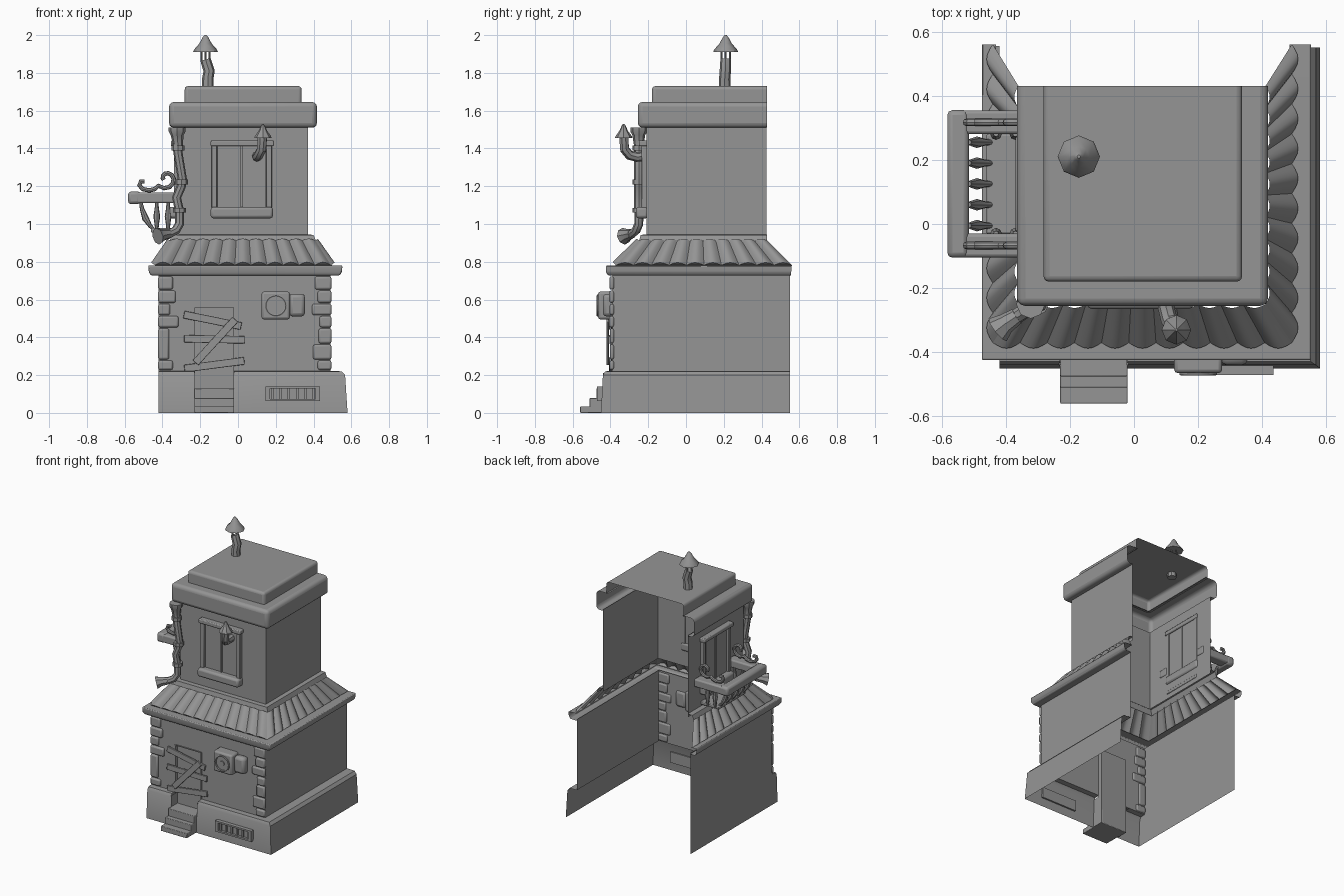
import bpy, bmesh, math
from mathutils import Matrix, Vector

cube = bpy.data.objects.get("Cube")
if cube:
    bpy.data.objects.remove(cube)

grey = bpy.data.materials.new("plain grey")
grey.use_nodes = True
COLOR = (0.3, 0.3, 0.3, 1)
grey.diffuse_color = COLOR
grey.node_tree.nodes["Principled BSDF"].inputs["Base Color"].default_value = COLOR
parts = []


def add_mesh(name, mesh, bevel=0, segments=2):
    mesh.materials.clear()
    mesh.materials.append(grey)
    ob = bpy.data.objects.new(name, mesh)
    bpy.context.collection.objects.link(ob)
    if bevel:
        mod = ob.modifiers.new("Bevel", "BEVEL")
        mod.width, mod.segments = bevel, segments
        mod.limit_method = "ANGLE"
    parts.append(ob)
    return ob


def finish(name, bm, bevel=0, segments=2):
    mesh = bpy.data.meshes.new(name)
    bm.to_mesh(mesh)
    bm.free()
    return add_mesh(name, mesh, bevel, segments)


def box(name, x, y, z, bevel=0, matrix=Matrix(), tilt=0):
    """Box between (min, max) pairs, tilted about y around its centre."""
    bm = bmesh.new()
    size = [b - a for a, b in (x, y, z)]
    mid = Vector([(a + b) / 2 for a, b in (x, y, z)])
    m = matrix @ Matrix.Translation(mid) @ Matrix.Rotation(tilt, 4, "Y") @ Matrix.Diagonal((*size, 1))
    bmesh.ops.create_cube(bm, size=1, matrix=m)
    return finish(name, bm, bevel)


def tube(name, points, radii, resolution=2):
    """Round pipe through points, one radius for each."""
    cu = bpy.data.curves.new(name, "CURVE")
    cu.dimensions, cu.bevel_depth, cu.bevel_resolution = "3D", 1, resolution
    cu.use_fill_caps = True
    sp = cu.splines.new("POLY")
    sp.points.add(len(points) - 1)
    if not isinstance(radii, (list, tuple)):
        radii = [radii] * len(points)
    for p, co, r in zip(sp.points, points, radii):
        p.co, p.radius = (*co, 1), r
    tmp = bpy.data.objects.new(name + "_path", cu)
    bpy.context.collection.objects.link(tmp)
    mesh = bpy.data.meshes.new_from_object(tmp.evaluated_get(bpy.context.evaluated_depsgraph_get()))
    bpy.data.objects.remove(tmp)
    return add_mesh(name, mesh)


def u_corners(xl, xr, yf, yb, z):
    return [Vector(p) for p in ((xl, yb, z), (xl, yf, z), (xr, yf, z), (xr, yb, z))]


def shell(rings, cap=False):
    """Three-sided wall, open at the back, from stacked outlines."""
    bm = bmesh.new()
    rows = [[bm.verts.new(p) for p in u_corners(*r)] for r in rings]
    for a, b in zip(rows, rows[1:]):
        for i in range(3):
            bm.faces.new((a[i], a[i + 1], b[i + 1], b[i]))
    if cap:
        bm.faces.new(rows[-1])
    return bm


# Ground floor and flared plinth, with the doorway cut out
DOOR_L, DOOR_R, DOOR_TOP = -0.23, -0.02, 0.56
bm = shell([(-0.42, 0.58, -0.45, 0.55, 0), (-0.42, 0.567, -0.44, 0.55, 0.2),
            (-0.42, 0.55, -0.428, 0.55, 0.22), (-0.42, 0.49, -0.39, 0.55, 0.222),
            (-0.42, 0.49, -0.39, 0.55, 0.735)])
for co, no in (((DOOR_L, 0, 0), (1, 0, 0)), ((DOOR_R, 0, 0), (1, 0, 0)), ((0, 0, DOOR_TOP), (0, 0, 1))):
    bmesh.ops.bisect_plane(bm, geom=bm.verts[:] + bm.edges[:] + bm.faces[:], plane_co=co, plane_no=no)
hole = [f for f in bm.faces
        if DOOR_L < f.calc_center_median().x < DOOR_R and f.calc_center_median().y < -0.35
        and f.calc_center_median().z < DOOR_TOP]
bmesh.ops.delete(bm, geom=hole, context="FACES")
finish("ground_floor_walls", bm)

# Door recess, door and steps
for x in (DOOR_L, DOOR_R):
    box("plinth_cheek", (x - 0.003, x + 0.003), (-0.44, -0.36), (0, 0.21))
    box("door_jamb", (x - 0.003, x + 0.003), (-0.395, -0.36), (0.2, DOOR_TOP))
box("door_head", (DOOR_L, DOOR_R), (-0.395, -0.36), (DOOR_TOP - 0.003, DOOR_TOP + 0.003))
box("door", (DOOR_L, DOOR_R), (-0.37, -0.36), (0.1, DOOR_TOP))
for front, top in ((-0.56, 0.035), (-0.51, 0.078), (-0.475, 0.13)):
    box("door_step", (DOOR_L, DOOR_R), (front, -0.36), (0, top), 0.004)

# Planks nailed across the door
for x, z, length, angle, y in ((-0.135, 0.49, 0.31, 0.2, -0.4), (-0.125, 0.39, 0.32, 0.02, -0.405),
                               (-0.125, 0.255, 0.32, -0.13, -0.4), (-0.12, 0.38, 0.31, -0.83, -0.415)):
    box("door_plank", (x - length / 2, x + length / 2), (y - 0.007, y + 0.007),
        (z - 0.02, z + 0.02), 0.003, tilt=angle)

# Corner stones
bands = (0.225, 0.28, 0.45, 0.515, 0.58, 0.65, 0.725)
left_w = (0.075, 0.055, 0.105, 0.06, 0.09, 0.075)
right_w = (0.07, 0.095, 0.06, 0.1, 0.07, 0.085)
for z0, z1, wl, wr in zip(bands, bands[1:], left_w, right_w):
    y = -0.398 - wl * 0.1
    box("left_corner_stone", (-0.423, -0.42 + wl), (y, -0.38), (z0 + 0.003, z1 - 0.003), 0.01)
    n = 2 if z1 - z0 > 0.1 else 1
    for k in range(n):
        h = (z1 - z0) / n
        w = wr - 0.03 * k
        box("right_corner_stone", (0.492 - w, 0.495), (y, -0.38),
            (z0 + k * h + 0.003, z0 + (k + 1) * h - 0.003), 0.01)

# Plinth vent grille
for z in (0.062, 0.128):
    box("vent_rail", (0.145, 0.435), (-0.47, -0.435), (z, z + 0.012))
for x in (0.145, 0.41):
    box("vent_end", (x, x + 0.025), (-0.47, -0.435), (0.062, 0.14))
for i in range(6):
    x = 0.175 + i * 0.044
    box("vent_bar", (x, x + 0.012), (-0.462, -0.435), (0.074, 0.13))
box("vent_back", (0.145, 0.435), (-0.452, -0.435), (0.065, 0.138))

# Cooling unit with a round fan and side duct
box("cooler_body", (0.125, 0.275), (-0.465, -0.38), (0.495, 0.642), 0.012)
box("cooler_duct", (0.27, 0.355), (-0.44, -0.38), (0.51, 0.63), 0.02)
tube("cooler_fan_rim", [(0.2 + 0.053 * math.cos(a * math.tau / 20), -0.467, 0.568 + 0.053 * math.sin(a * math.tau / 20))
                        for a in range(21)], 0.006, 1)
tube("cooler_fan_hub", [(0.2, -0.45, 0.568), (0.2, -0.472, 0.568)], 0.018)

# Cornice
finish("cornice", shell([(-0.42, 0.49, -0.39, 0.555, 0.728), (-0.462, 0.538, -0.413, 0.555, 0.728),
                         (-0.472, 0.55, -0.423, 0.557, 0.745), (-0.475, 0.553, -0.425, 0.56, 0.78),
                         (-0.43, 0.485, -0.36, 0.56, 0.782)]), 0.006)

# Skirt roof: rows of rounded tiles on three slopes
low = u_corners(-0.44, 0.492, -0.37, 0.56, 0.782)
high = u_corners(-0.36, 0.41, -0.25, 0.43, 0.912)
bm = bmesh.new()
STEPS = 6
for side, out in enumerate((Vector((-1, 0, 0.7)), Vector((0, -1, 0.9)), Vector((1, 0, 0.7)))):
    out.normalize()
    count = 11 if side == 1 else 10
    for tile in range(count):
        rows = []
        for v in (0, 0.5, 1):
            row = []
            for s in range(STEPS + 1):
                u = (tile + s / STEPS) / count
                p = low[side].lerp(low[side + 1], u).lerp(high[side].lerp(high[side + 1], u), v)
                row.append(bm.verts.new(p + out * (0.024 - 0.008 * v) * math.sin(math.pi * s / STEPS)))
            rows.append(row)
        for a, b in zip(rows, rows[1:]):
            for i in range(STEPS):
                bm.faces.new((a[i], a[i + 1], b[i + 1], b[i]))
        bm.faces.new(rows[0][::-1])
finish("skirt_roof_tiles", bm)

# Upper floor, overhanging slab and roof cap
finish("roof_collar", shell([(-0.365, 0.415, -0.25, 0.43, 0.905), (-0.35, 0.4, -0.24, 0.43, 0.942),
                             (-0.315, 0.37, -0.21, 0.43, 0.945)]))
finish("upper_walls", shell([(-0.315, 0.37, -0.21, 0.425, 0.92), (-0.315, 0.37, -0.21, 0.425, 1.515)]))
finish("roof_slab", shell([(-0.315, 0.37, -0.21, 0.43, 1.51), (-0.365, 0.418, -0.255, 0.43, 1.51),
                           (-0.365, 0.418, -0.255, 0.43, 1.646), (-0.27, 0.325, -0.17, 0.43, 1.646)]), 0.025, 3)
finish("roof_cap", shell([(-0.282, 0.337, -0.18, 0.43, 1.64), (-0.282, 0.337, -0.18, 0.43, 1.73)], True), 0.018, 3)

# Two matching windows
for label, m in (("front", Matrix.Translation((0.02, -0.21, 0))),
                 ("left", Matrix.Translation((-0.315, 0.125, 0)) @ Matrix.Rotation(-math.pi / 2, 4, "Z"))):
    box(label + "_window_lintel", (-0.165, 0.17), (-0.04, 0.01), (1.412, 1.442), 0.006, m)
    box(label + "_window_sill", (-0.165, 0.165), (-0.055, 0.01), (1.03, 1.09), 0.014, m)
    for x in (-0.145, 0.145):
        box(label + "_window_jamb", (x - 0.014, x + 0.014), (-0.025, 0.005), (1.08, 1.42), 0.004, m)
    for x in (-0.066, 0.066):
        box(label + "_window_sash", (x - 0.062, x + 0.062), (-0.008, 0), (1.085, 1.415), 0, m)
    box(label + "_window_mullion", (-0.007, 0.007), (-0.016, 0.005), (1.08, 1.42), 0, m)


def cowl(name, x, y, z, r, h):
    """Flared conical rain cap."""
    tube(name, [(x, y, z), (x, y, z + 0.15 * h), (x, y, z + 0.5 * h), (x, y, z + 0.88 * h), (x, y, z + h)],
         [r, r * 0.92, r * 0.5, r * 0.22, r * 0.08])


# Crooked chimney
tube("chimney_pipe", [(-0.16, 0.205, 1.7), (-0.16, 0.205, 1.77), (-0.153, 0.208, 1.81), (-0.172, 0.21, 1.87)],
     [0.032, 0.03, 0.03, 0.028])
for dx, dy in ((0.022, 0), (-0.022, 0), (0, 0.022), (0, -0.022)):
    tube("chimney_cap_strut", [(-0.172 + dx, 0.21 + dy, 1.86), (-0.172 + dx, 0.21 + dy, 1.93)], 0.005, 0)
cowl("chimney_cap", -0.172, 0.21, 1.91, 0.066, 0.09)

# Elbow vent beside the front window
tube("elbow_vent_pipe", [(0.1, -0.2, 1.36), (0.1, -0.26, 1.355), (0.11, -0.3, 1.365), (0.125, -0.325, 1.395),
                         (0.13, -0.33, 1.47)], 0.026)
cowl("elbow_vent_cap", 0.132, -0.33, 1.455, 0.046, 0.075)

# Crooked drainpipe with hopper, collars and spout
tube("drainpipe", [(-0.325, -0.25, 1.43), (-0.315, -0.25, 1.36), (-0.295, -0.25, 1.24), (-0.3, -0.25, 1.2),
                   (-0.325, -0.25, 1.14), (-0.31, -0.25, 1.07), (-0.31, -0.25, 1.0), (-0.33, -0.265, 0.965),
                   (-0.37, -0.29, 0.945), (-0.39, -0.305, 0.94)], 0.024)
tube("drainpipe_hopper", [(-0.318, -0.25, 1.39), (-0.318, -0.25, 1.42), (-0.322, -0.25, 1.47), (-0.322, -0.25, 1.49),
                          (-0.322, -0.25, 1.512)], [0.026, 0.026, 0.034, 0.045, 0.045])
for x, z in ((-0.318, 1.39), (-0.3, 1.21), (-0.31, 1.06)):
    tube("drainpipe_collar", [(x, -0.25, z), (x, -0.25, z + 0.025)], 0.034)
tube("drainpipe_spout", [(-0.365, -0.287, 0.948), (-0.4, -0.31, 0.942), (-0.425, -0.33, 0.935)], [0.026, 0.032, 0.045])

# Side balcony: rail, brackets and floor
box("balcony_front_rail", (-0.582, -0.515), (-0.105, 0.355), (1.105, 1.172), 0.016)
for y in (-0.067, 0.317):
    box("balcony_side_rail", (-0.55, -0.31), (y - 0.037, y + 0.037), (1.11, 1.168), 0.01)
    spiral = [(-0.38 + (0.056 - 0.0042 * k) * math.cos(-2.4 + k * 0.6), y, 1.24 + (0.056 - 0.0042 * k) * math.sin(-2.4 + k * 0.6))
              for k in range(11)]
    # The scroll runs outward from the wall curl to a smaller end curl
    tail = [(-0.495, y, 1.225), (-0.515, y, 1.225), (-0.522, y, 1.205), (-0.505, y, 1.185), (-0.47, y, 1.178), (-0.44, y, 1.185)]
    tube("balcony_scroll", tail + spiral, 0.012)
box("balcony_floor", (-0.46, -0.31), (-0.03, 0.28), (0.955, 0.978), 0.005)

# Bulging balusters: bowed ones in front, upright ones at the sides
swell = [0.008, 0.012, 0.018, 0.011, 0.008]
for i in range(5):
    y = -0.005 + i * 0.065
    tube("balcony_front_baluster", [(-0.515, y, 1.12), (-0.508, y, 1.08), (-0.49, y, 1.03), (-0.465, y, 0.99), (-0.44, y, 0.965)], swell)
for y in (-0.03, 0.28):
    for x in (-0.43, -0.37):
        tube("balcony_side_baluster", [(x, y, 0.96), (x, y, 1.0), (x, y, 1.04), (x, y, 1.085), (x, y, 1.12)], swell)

# Smooth rounded parts, keep hard edges sharp
bpy.ops.object.select_all(action="DESELECT")
for ob in parts:
    ob.select_set(True)
bpy.context.view_layer.objects.active = parts[0]
bpy.ops.object.shade_smooth_by_angle(angle=math.radians(35))
